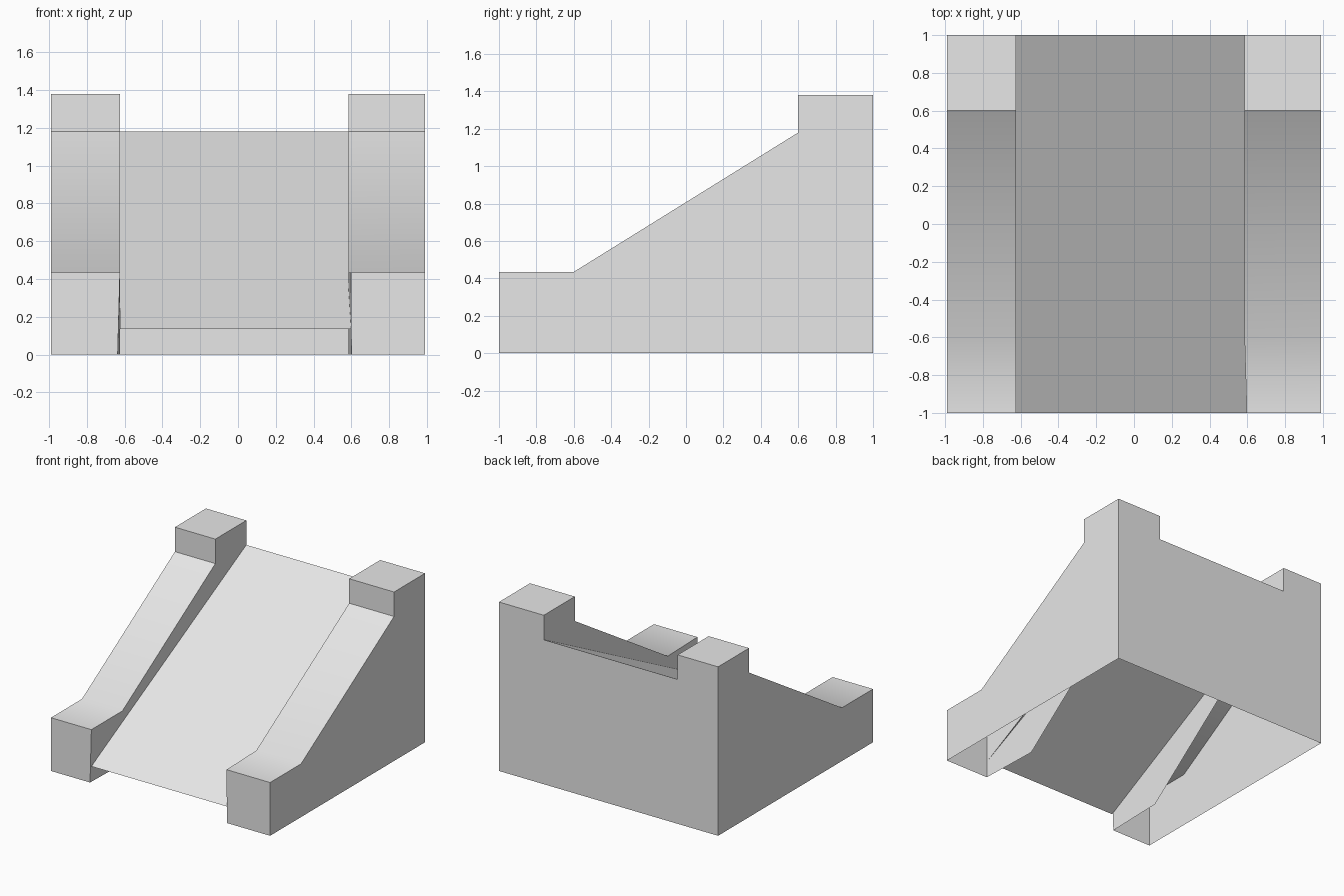
import bpy
import math

cube = bpy.data.objects.get("Cube")
if cube:
    bpy.data.objects.remove(cube)

GREY = (0.8, 0.8, 0.8, 1)
grey = bpy.data.materials.new("light grey")
grey.use_nodes = True
grey.diffuse_color = GREY
grey.node_tree.nodes["Principled BSDF"].inputs["Base Color"].default_value = GREY

# Key dimensions
OUT, BACK, FRONT = 0.99, 1.0, -1.0
KERB_LOW, KERB_HIGH, POST_TOP = 0.435, 1.18, 1.38
POST_Y = 0.6
RAMP_FOOT = 0.135
INNER_LEFT, INNER_RIGHT = 0.585, -0.625


def sheet(name, verts, faces):
    """Thin-shell part made from a few corner points."""
    mesh = bpy.data.meshes.new(name)
    mesh.from_pydata(verts, [], faces)
    mesh.materials.append(grey)
    obj = bpy.data.objects.new(name, mesh)
    bpy.context.collection.objects.link(obj)
    bpy.ops.object.select_all(action="DESELECT")
    obj.select_set(True)
    bpy.context.view_layer.objects.active = obj
    bpy.ops.object.mode_set(mode="EDIT")
    bpy.ops.mesh.select_all(action="SELECT")
    bpy.ops.mesh.normals_make_consistent(inside=False)
    bpy.ops.object.mode_set(mode="OBJECT")
    bpy.ops.object.shade_smooth_by_angle(angle=math.radians(40))
    return obj


# Stepped kerb outline as (y, z), from the front foot up to the back post
outline = [(FRONT, 0), (FRONT, KERB_LOW), (-POST_Y, KERB_LOW),
           (POST_Y, KERB_HIGH), (POST_Y, POST_TOP), (BACK, POST_TOP)]
n = len(outline)


def side_kerb(name, side, inner, flare):
    """Hollow kerb: outer wall, inner skirt, top strip and back, open below."""
    outer_pts = [(side * OUT, y, z) for y, z in outline]
    inner_pts = [(inner, y, z) for y, z in outline]
    # the inner front corner leans slightly outwards at its foot
    for i, amount in enumerate(flare):
        inner_pts[i] = (inner + side * amount, *outline[i])
    extra = [(side * OUT, BACK, 0), (inner, BACK, 0),
             (inner, BACK, KERB_HIGH), (inner, -0.5, 0)]
    verts = outer_pts + inner_pts + extra
    outer_foot, inner_foot, skirt_top, skirt_foot = range(2 * n, 2 * n + 4)
    faces = [(i, i + 1, n + i + 1, n + i) for i in range(n - 1)]
    faces.append((*range(n), outer_foot))
    faces.append((*range(n, 2 * n), skirt_top, skirt_foot))
    faces.append((n - 1, 2 * n - 1, skirt_top, inner_foot, outer_foot))
    return sheet(name, verts, faces)


side_kerb("left_kerb", 1, INNER_LEFT, (0.015, 0.012))
side_kerb("right_kerb", -1, INNER_RIGHT, (0.012, 0))

# Sloping ramp deck between the kerbs
sheet("ramp_deck",
      [(INNER_RIGHT, FRONT, RAMP_FOOT), (INNER_LEFT + 0.014, FRONT, RAMP_FOOT),
       (INNER_LEFT, BACK, KERB_HIGH), (INNER_RIGHT, BACK, KERB_HIGH)],
      [(0, 1, 2, 3)])

# Upright back wall between the posts
sheet("back_wall",
      [(INNER_LEFT, BACK, 0), (INNER_RIGHT, BACK, 0),
       (INNER_RIGHT, BACK, KERB_HIGH), (INNER_LEFT, BACK, KERB_HIGH)],
      [(0, 1, 2, 3)])

# Face the single sheets up and backwards
for name, axis in (("ramp_deck", 2), ("back_wall", 1)):
    mesh = bpy.data.objects[name].data
    if mesh.polygons[0].normal[axis] < 0:
        mesh.flip_normals()
